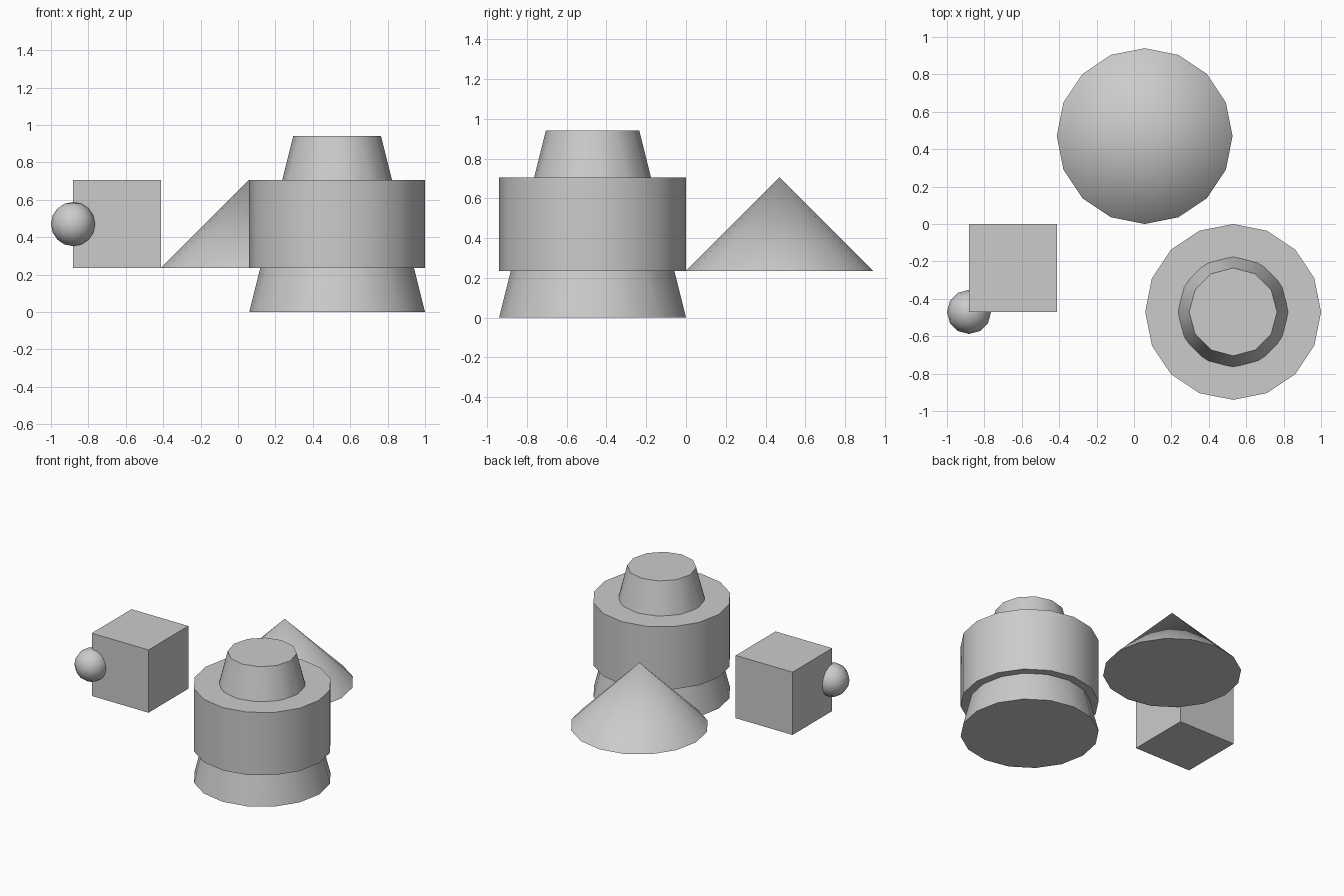
import bpy
import bmesh
from math import cos, sin, tau, radians

default = bpy.data.objects.get("Cube")
if default:
    bpy.data.objects.remove(default, do_unlink=True)

# One plain grey for every part
GREY = (0.6, 0.6, 0.6, 1.0)
grey = bpy.data.materials.new("plain grey")
grey.use_nodes = True
grey.diffuse_color = GREY
grey.node_tree.nodes["Principled BSDF"].inputs["Base Color"].default_value = GREY

R = 0.47            # shared radius of the round parts
LOW, HIGH = 0.235, 0.705
TOP = 0.94


def finish(bm, name, location, smooth=True):
    """Turn a bmesh into a named, coloured, shaded object."""
    bmesh.ops.recalc_face_normals(bm, faces=bm.faces)
    mesh = bpy.data.meshes.new(name)
    bm.to_mesh(mesh)
    bm.free()
    mesh.materials.append(grey)
    obj = bpy.data.objects.new(name, mesh)
    bpy.context.collection.objects.link(obj)
    obj.location = location
    if smooth:
        bpy.ops.object.select_all(action='DESELECT')
        obj.select_set(True)
        bpy.context.view_layer.objects.active = obj
        bpy.ops.object.shade_smooth_by_angle(angle=radians(40))
    return obj


def round_solid(name, x, y, *rings):
    """Skin a convex solid over rings given as (radius, height, sides)."""
    bm = bmesh.new()
    for radius, z, sides in rings:
        for i in range(sides):
            a = tau * i / sides
            bm.verts.new((radius * cos(a), radius * sin(a), z))
    bmesh.ops.convex_hull(bm, input=bm.verts)
    bmesh.ops.dissolve_limit(bm, angle_limit=radians(0.5),
                             verts=bm.verts, edges=bm.edges)
    return finish(bm, name, (x, y, 0))


# Tapered core passing through the wide drum
round_solid("tapered_core", 0.53, -R, (R, 0, 16), (R / 2, TOP, 12))
round_solid("wide_drum", 0.53, -R, (R, LOW, 16), (R, HIGH, 16))

# Separate cone at the back
round_solid("cone", 0.057, R, (R, LOW, 16), (0, HIGH, 1))

# Box with a small ball on its front right edge
bm = bmesh.new()
bmesh.ops.create_cube(bm, size=R)
finish(bm, "box", (-0.647, -R / 2, R), smooth=False)

bm = bmesh.new()
bmesh.ops.create_uvsphere(bm, u_segments=12, v_segments=8, radius=0.118)
finish(bm, "ball", (-0.882, -R, R))
